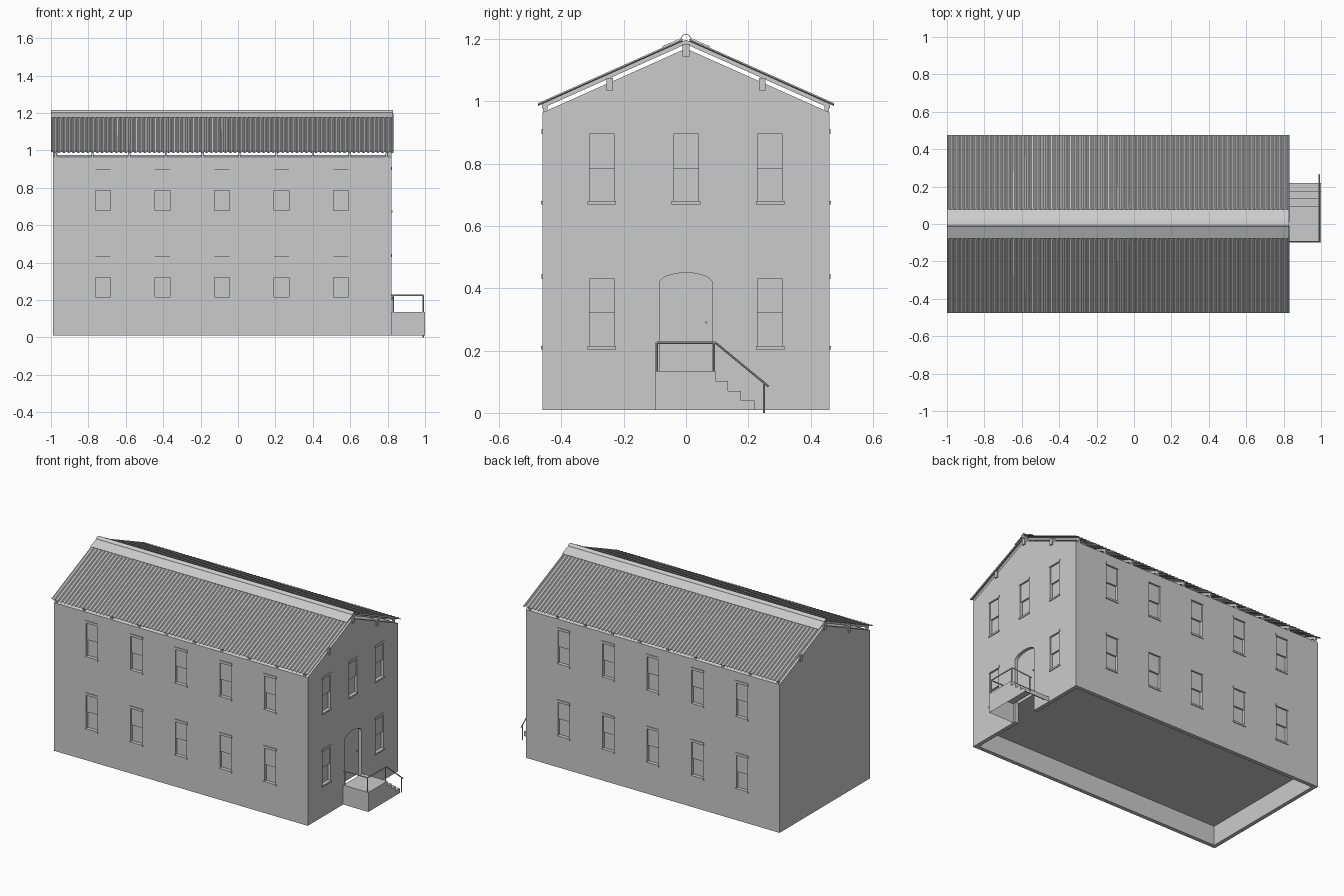
import bpy, bmesh, math
from mathutils import Vector

old = bpy.data.objects.get("Cube")
if old:
    bpy.data.objects.remove(old)

# Single plain grey for the whole building
GREY = (0.6, 0.6, 0.6, 1)
mat = bpy.data.materials.new("plain_grey")
mat.use_nodes = True
mat.diffuse_color = GREY
mat.node_tree.nodes["Principled BSDF"].inputs["Base Color"].default_value = GREY

X0, X1, HALF, BASE = -0.99, 0.82, 0.46, 0.01    # wall extents
MID = (X0 + X1) / 2
PITCH = 0.446                                    # roof slope
WALL_T = 0.025
FLOOR = 0.135


def finish(name, bm, recalc=True):
    if recalc:
        bmesh.ops.recalc_face_normals(bm, faces=bm.faces)
    me = bpy.data.meshes.new(name)
    bm.to_mesh(me)
    bm.free()
    me.materials.append(mat)
    ob = bpy.data.objects.new(name, me)
    bpy.context.collection.objects.link(ob)
    return ob


def add_box(bm, lo, hi):
    r = bmesh.ops.create_cube(bm, size=1)
    lo, hi = Vector(lo), Vector(hi)
    for v in r["verts"]:
        v.co = (lo + hi) / 2 + v.co * (hi - lo)


def boxes(name, pairs):
    bm = bmesh.new()
    for lo, hi in pairs:
        add_box(bm, lo, hi)
    return finish(name, bm)


def add_prism(bm, pts, xa, xb):
    """Closed (y, z) outline extruded along x."""
    a = [bm.verts.new((xa, y, z)) for y, z in pts]
    b = [bm.verts.new((xb, y, z)) for y, z in pts]
    n = len(pts)
    bm.faces.new(a)
    bm.faces.new(b[::-1])
    for i in range(n):
        j = (i + 1) % n
        bm.faces.new((a[j], a[i], b[i], b[j]))


def prism(name, pts, xa, xb):
    bm = bmesh.new()
    add_prism(bm, pts, xa, xb)
    return finish(name, bm)


def sheet(name, rows, thick):
    """Strip of quads between neighbouring point pairs, thickened."""
    bm = bmesh.new()
    vs = [[bm.verts.new(p) for p in row] for row in rows]
    for p, q in zip(vs, vs[1:]):
        bm.faces.new((p[0], q[0], q[1], p[1]))
    ob = finish(name, bm)
    mod = ob.modifiers.new("thickness", "SOLIDIFY")
    mod.thickness, mod.offset = thick, 0
    return ob


def cut(target, cutter):
    mod = target.modifiers.new("cut", "BOOLEAN")
    mod.operation, mod.solver, mod.object = "DIFFERENCE", "EXACT", cutter
    cutter.hide_render = True
    bpy.context.view_layer.objects.active = target
    bpy.ops.object.modifier_apply(modifier=mod.name)
    bpy.data.objects.remove(cutter)


def bar(name, p, q, r=0.0035):
    p, q = Vector(p), Vector(q)
    bm = bmesh.new()
    bmesh.ops.create_cone(bm, cap_ends=True, segments=8, radius1=r, radius2=r, depth=(q - p).length)
    ob = finish(name, bm)
    ob.location = (p + q) / 2
    ob.rotation_euler = (q - p).to_track_quat("Z", "Y").to_euler()
    return ob


# Hollow walls with gable ends
walls = prism("walls", [(-HALF, BASE), (HALF, BASE), (HALF, 0.965), (0, 1.17), (-HALF, 0.965)], X0, X1)
cut(walls, boxes("room_cutter", [((X0 + WALL_T, -HALF + WALL_T, -1), (X1 - WALL_T, HALF - WALL_T, 2))]))

# Window positions: wall direction, place along the wall, opening bottom
LOW, HIGH, WIN_H, WIN_W = 0.215, 0.68, 0.215, 0.04
windows = [(side, MID + 0.318 * i, z) for side in ("front", "back") for i in range(-2, 3) for z in (LOW, HIGH)]
windows += [("end", y, z) for y, z in ((-0.27, LOW), (0.27, LOW), (-0.27, HIGH), (0, HIGH), (0.27, HIGH))]


def wall_box(side, c, half, za, zb, d_in, d_out):
    """Box set into or standing out of a wall plane."""
    if side == "end":
        return (X1 - d_in, c - half, za), (X1 + d_out, c + half, zb)
    if side == "back":
        return (c - half, HALF - d_in, za), (c + half, HALF + d_out, zb)
    return (c - half, -HALF - d_out, za), (c + half, -HALF + d_in, zb)


# Upper sash shallow, lower sash set deeper
cut(walls, boxes("sash_cutter", [wall_box(s, c, WIN_W, z, z + WIN_H, 0.007, 0.05) for s, c, z in windows]))
cut(walls, boxes("lower_cutter", [wall_box(s, c, WIN_W, z, z + 0.105, 0.018, 0.05) for s, c, z in windows]))
boxes("window_sills", [wall_box(s, c, 0.046, z - 0.011, z, 0.015, 0.005) for s, c, z in windows])
boxes("window_lintels", [wall_box(s, c, 0.046, z + WIN_H, z + WIN_H + 0.016, 0.01, 0.004) for s, c, z in windows])


# Arched doorway running down to the ground, and the door leaf
def arch(bottom, half=0.085, spring=0.415, rise=0.035):
    top = [(half * math.cos(math.pi * i / 16), spring + rise * math.sin(math.pi * i / 16)) for i in range(17)]
    return [(-half, bottom), (half, bottom)] + top


cut(walls, prism("door_cutter", arch(-0.1), X1 - 0.1, X1 + 0.1))
prism("door", arch(FLOOR), X1 - 0.03, X1 - 0.02)
bar("door_knob", (X1 - 0.02, 0.065, 0.29), (X1 - 0.008, 0.065, 0.29), 0.004)

# Raised ground floor
boxes("floor", [((X0 + 0.01, -HALF + 0.01, FLOOR), (X1 - 0.02, HALF - 0.01, FLOOR + 0.01))])


# Roof timbers
def roof_z(y, top):
    return top - PITCH * abs(y)


purlins = [(y, roof_z(y, 1.184)) for y in (-0.245, 0, 0.245)]
boxes("purlins", [((-0.995, y - 0.011, z - 0.04), (0.828, y + 0.011, z)) for y, z in purlins])
rafter_x = [-0.975 + 0.1965 * i for i in range(10)]
bm = bmesh.new()
E = 0.463
for x in rafter_x:
    add_prism(bm, [(-E, roof_z(E, 1.184)), (0, 1.184), (E, roof_z(E, 1.184)),
                   (E, roof_z(E, 1.198)), (0, 1.198), (-E, roof_z(E, 1.198))], x - 0.006, x + 0.006)
finish("rafters", bm)
boxes("rafter_blocks", [((x - 0.006, s * 0.452 - 0.007, 0.96), (x + 0.006, s * 0.452 + 0.007, 0.985))
                        for x in rafter_x for s in (-1, 1)])

# Corrugated roof sheets
WAVES, STEPS = 72, 6
RX0, RX1 = -1.0, 0.83
for s, name in ((-1, "front_roof_sheet"), (1, "back_roof_sheet")):
    rows = []
    for i in range(WAVES * STEPS + 1):
        x = RX0 + (RX1 - RX0) * i / (WAVES * STEPS)
        top = 1.202 + 0.004 * math.sin(2 * math.pi * i / STEPS)
        rows.append([(x, s * y, roof_z(y, top)) for y in (0.012, 0.475)])
    sheet(name, rows, 0.002)

# Ridge cap: two flat wings and a hollow half-round roll
R = 0.016
cap = [(0.076, roof_z(0.076, 1.21)), (R, roof_z(R, 1.21))]
cap += [(R * math.cos(math.pi * i / 12), 1.199 + R * math.sin(math.pi * i / 12)) for i in range(13)]
cap += [(-y, z) for y, z in cap[1::-1]]
sheet("ridge_cap", [[(RX0, y, z), (RX1, y, z)] for y, z in cap], 0.002)

# Landing and steps: a shell open below and towards the wall
steps = [(-0.1, BASE), (-0.1, FLOOR), (0.095, FLOOR)]
z = FLOOR
for y_in, y_out in ((0.095, 0.135), (0.135, 0.177), (0.177, 0.22)):
    z -= 0.032
    steps += [(y_in, z), (y_out, z)]
steps.append((0.22, BASE))
bm = bmesh.new()
add_prism(bm, steps, X1, 1.0)
bmesh.ops.recalc_face_normals(bm, faces=bm.faces)
bm.normal_update()
hidden = [f for f in bm.faces if f.normal.z < -0.9 or f.normal.x < -0.9]
bmesh.ops.delete(bm, geom=hidden, context="FACES")
finish("entrance_steps", bm, recalc=False)

# Handrail
RX, RY, RZ = 0.99, -0.094, 0.225
for name, x, y, za, zb in (("wall_post", 0.83, RY, FLOOR, RZ), ("corner_post", RX, RY, FLOOR, RZ),
                           ("stair_post", RX, 0.09, FLOOR, RZ), ("foot_post", RX, 0.25, 0, 0.096)):
    bar(name, (x, y, za), (x, y, zb))
bar("side_rail", (X1, RY, RZ), (RX, RY, RZ))
bar("landing_rail", (RX, RY, RZ), (RX, 0.095, RZ))
bar("stair_rail", (RX, 0.095, RZ), (RX, 0.265, 0.085))
